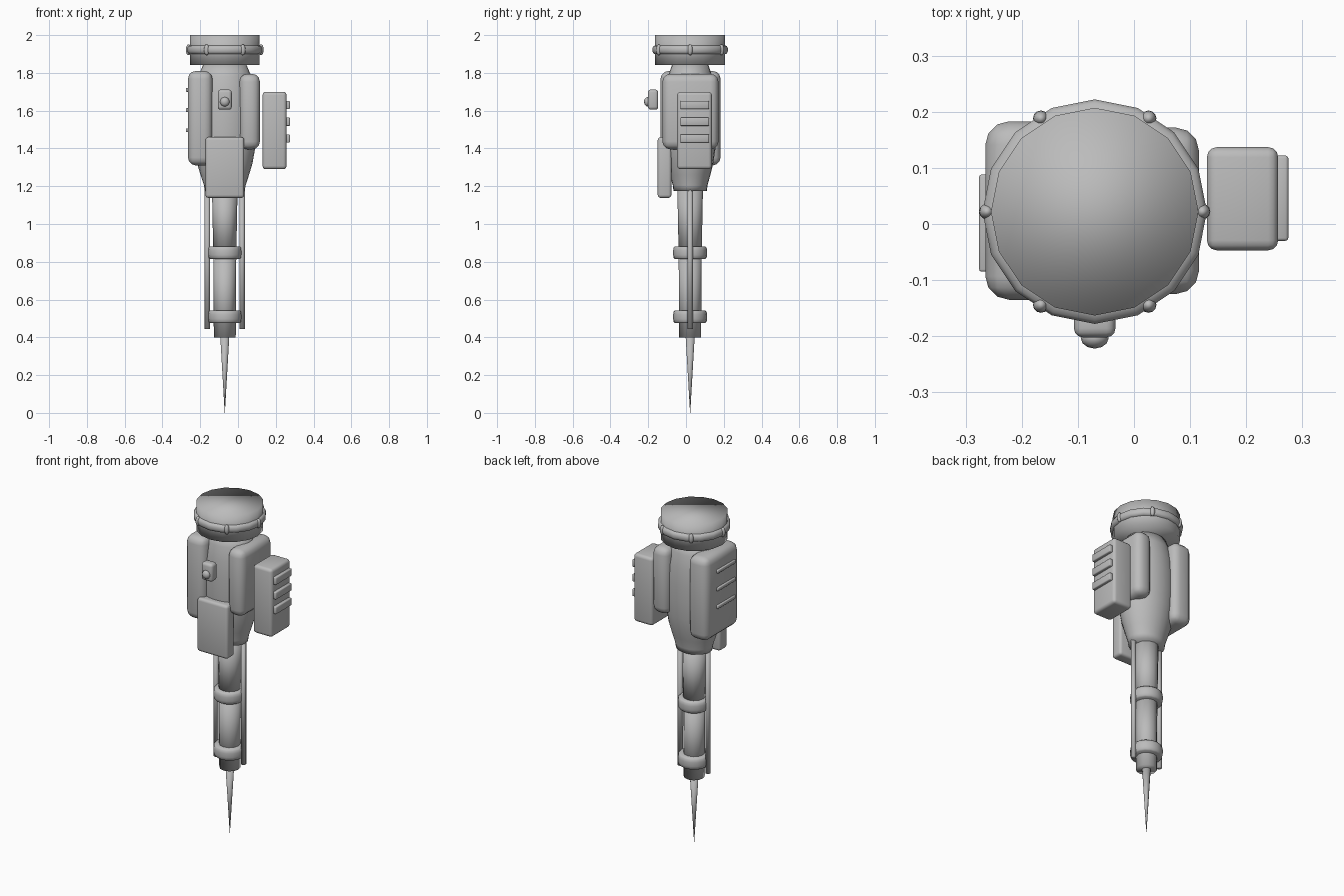
import bpy, bmesh
from math import sin, cos, pi, radians
from mathutils import Matrix

cube = bpy.data.objects.get("Cube")
if cube:
    bpy.data.objects.remove(cube, do_unlink=True)

CX, CY = -0.07, 0.022   # main vertical axis

grey = bpy.data.materials.new("plain grey")
grey.use_nodes = True
grey.diffuse_color = (0.5, 0.5, 0.5, 1)
grey.node_tree.nodes["Principled BSDF"].inputs["Base Color"].default_value = (0.5, 0.5, 0.5, 1)


def finish(name, bm, smooth=True):
    bmesh.ops.recalc_face_normals(bm, faces=bm.faces)
    mesh = bpy.data.meshes.new(name)
    bm.to_mesh(mesh)
    bm.free()
    mesh.materials.append(grey)
    for p in mesh.polygons:
        p.use_smooth = smooth
    ob = bpy.data.objects.new(name, mesh)
    bpy.context.collection.objects.link(ob)
    return ob


def box(name, x, y, z, bevel=0.0, segments=3):
    """Box given by its ranges, with rounded edges."""
    bm = bmesh.new()
    size = [r[1] - r[0] for r in (x, y, z)]
    mid = [(r[0] + r[1]) / 2 for r in (x, y, z)]
    bmesh.ops.create_cube(bm, size=1, matrix=Matrix.Translation(mid) @ Matrix.Diagonal((*size, 1)))
    ob = finish(name, bm, bevel > 0)
    if bevel:
        mod = ob.modifiers.new("rounding", "BEVEL")
        mod.width, mod.segments = bevel, segments
    return ob


def lathe(name, profile, sides=16, x=CX, y=CY, stretch=1.0):
    """Turn (radius, height) points about a vertical axis and cap the ends."""
    bm = bmesh.new()
    rings = []
    for r, z in profile:
        rings.append([bm.verts.new((x + stretch * r * sin(2 * pi * i / sides),
                                    y + r * cos(2 * pi * i / sides), z)) for i in range(sides)])
    for a, b in zip(rings, rings[1:]):
        for i in range(sides):
            j = (i + 1) % sides
            bm.faces.new((a[i], a[j], b[j], b[i]))
    bm.faces.new(rings[0])
    bm.faces.new(rings[-1])
    return finish(name, bm)


def ball(name, centre, scale):
    bm = bmesh.new()
    bmesh.ops.create_uvsphere(bm, u_segments=12, v_segments=8, radius=1,
                              matrix=Matrix.Translation(centre) @ Matrix.Diagonal((*scale, 1)))
    return finish(name, bm)


# Head drum with a band and six studs
lathe("head_drum", [(0.185, 1.842), (0.185, 2.0)])
lathe("head_band", [(0.18, 1.897), (0.194, 1.902), (0.2, 1.914), (0.2, 1.93),
                    (0.194, 1.942), (0.18, 1.947)])
for i in range(6):
    a = radians(60 * i)
    ball(f"head_stud_{i + 1}", (CX + 0.192 * cos(a), CY + 0.192 * sin(a), 1.922),
         (0.014, 0.014, 0.029))

# Oval barrel-shaped body, wider across than deep
lathe("body", [(0.088, 1.175), (0.092, 1.205), (0.107, 1.26), (0.122, 1.32), (0.134, 1.4),
               (0.139, 1.5), (0.139, 1.6), (0.133, 1.7), (0.118, 1.78), (0.095, 1.845)],
      sides=24, stretch=1.2)

# Side panels and the separate pack
box("right_panel", (-0.265, -0.135), (-0.135, 0.183), (1.31, 1.81), 0.042)
box("left_panel", (0.008, 0.116), (-0.125, 0.172), (1.395, 1.795), 0.042)
box("left_pack", (0.13, 0.257), (-0.047, 0.137), (1.29, 1.70), 0.018)

# Cooling fins
for i in range(3):
    z = 1.63 - 0.0885 * i
    box(f"pack_fin_{i + 1}", (0.25, 0.275), (-0.03, 0.122), (z - 0.022, z + 0.022), 0.005, 2)
    z = 1.71 - 0.107 * i
    box(f"panel_fin_{i + 1}", (-0.276, -0.25), (-0.085, 0.088), (z - 0.01, z + 0.01), 0.004, 2)

# Front plate and lamp
box("front_plate", (-0.172, 0.033), (-0.15, -0.077), (1.138, 1.46), 0.016)
box("lamp_housing", (-0.107, -0.033), (-0.202, -0.147), (1.605, 1.712), 0.016)
ball("lamp_knob", (CX, -0.203, 1.647), (0.025, 0.019, 0.025))

# Tapered shaft sections, collars and spike
lathe("upper_shaft", [(0.061, 0.84), (0.068, 1.2)], 12)
lathe("lower_shaft", [(0.058, 0.40), (0.061, 0.85)], 12)
for name, z in (("upper_collar", 0.848), ("lower_collar", 0.509)):
    lathe(name, [(0.08, z - 0.034), (0.087, z - 0.027), (0.09, z - 0.012),
                 (0.09, z + 0.012), (0.087, z + 0.027), (0.08, z + 0.034)])
lathe("spike", [(0.0005, 0.0), (0.024, 0.405)], 12)

# Rods along both sides of the shaft
for name, side in (("left_rod", 1), ("right_rod", -1)):
    lathe(name, [(0.015, 0.443), (0.015, 1.222)], 8, x=CX + side * 0.092)
